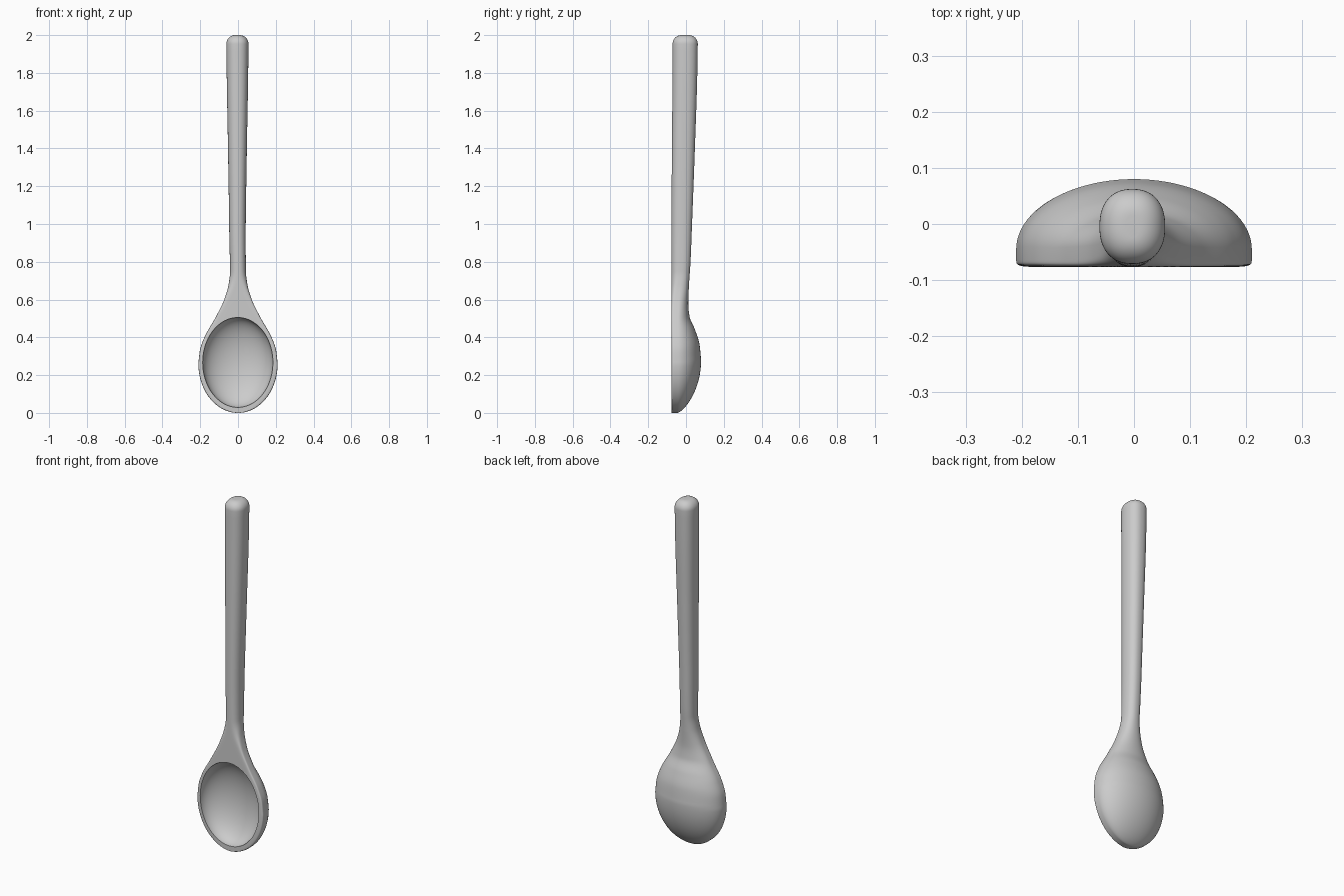
import bpy, bmesh, math

if "Cube" in bpy.data.objects:
    bpy.data.objects.remove(bpy.data.objects["Cube"])

SEG = 80


def interp(table, z):
    """Smooth monotone-style interpolation through (z, value) points."""
    n = len(table)
    d = [(table[i + 1][1] - table[i][1]) / (table[i + 1][0] - table[i][0]) for i in range(n - 1)]
    m = [d[0]] + [0 if a * b <= 0 else 2 * a * b / (a + b) for a, b in zip(d, d[1:])] + [d[-1]]
    for i in range(n - 1):
        z0, v0 = table[i]
        z1, v1 = table[i + 1]
        if z <= z1:
            h = z1 - z0
            t = (z - z0) / h
            return ((1 + 2 * t) * (1 - t) ** 2 * v0 + t * (1 - t) ** 2 * h * m[i]
                    + t * t * (3 - 2 * t) * v1 + t * t * (t - 1) * h * m[i + 1])
    return table[-1][1]


def smooth(a, b, z):
    t = min(1, max(0, (z - a) / (b - a)))
    return t * t * (3 - 2 * t)


# Half width and back profile above the widest part of the bowl
WIDTH = [(0.26, 0.21), (0.33, 0.202), (0.4, 0.178), (0.5, 0.122), (0.6, 0.073), (0.68, 0.05),
         (0.75, 0.042), (1.0, 0.044), (1.4, 0.050), (1.8, 0.057), (2.0, 0.059)]
BACK = [(0.28, 0.08), (0.36, 0.072), (0.44, 0.048), (0.51, 0.019), (0.58, 0.012), (0.68, 0.016),
        (0.8, 0.024), (1.0, 0.032), (1.4, 0.047), (1.8, 0.06), (2.0, 0.063)]


def section(z):
    """One closed cross-section: flat-fronted in the bowl, oval in the handle."""
    if z < 0.26:
        w = 0.21 * math.sqrt(1 - ((0.26 - z) / 0.26) ** 2)
    else:
        w = interp(WIDTH, z)
    if z < 0.28:
        back = -0.045 + 0.125 * (1 - ((0.28 - z) / 0.28) ** 2) ** 0.72
    else:
        back = interp(BACK, z)
    front = -0.077 + 0.006 * smooth(0.9, 2.0, z)
    k = smooth(0.45, 0.8, z)
    cy = (1 - k) * -0.045 + k * (front + back) / 2
    n_front = 2.3 + 9.7 * (1 - smooth(0.5, 0.78, z)) ** 2
    n_back = 2 + 0.3 * k
    # rounded end of the handle
    u = max(0, (z - 1.953) / 0.047)
    inset = 0.047 * (1 - math.sqrt(max(0, 1 - u * u)))
    w, back, front = w - inset, back - inset, front + inset
    cx = -0.003 * smooth(0.7, 1.0, z)
    pts = []
    for i in range(SEG):
        a = 2 * math.pi * (i + 0.5) / SEG
        c, s = math.cos(a), math.sin(a)
        n = n_back if s > 0 else n_front
        depth = back - cy if s > 0 else cy - front
        pts.append((cx + math.copysign(abs(c) ** (2 / n), c) * w,
                    cy + math.copysign(abs(s) ** (2 / n), s) * depth, z))
    return pts


# Heights of the sections, denser at the tip, neck and handle end
heights = [0.26 * (1 - math.cos(math.pi / 2 * (i + 0.15) / 28)) for i in range(28)]
heights[0] = 0.00001
heights += [0.26 + 0.56 * i / 56 for i in range(57)]
heights += [0.82 + 1.133 * i / 30 for i in range(1, 31)]
heights += [1.953 + 0.047 * math.sin(math.pi / 2 * i / 10) for i in range(1, 11)]

# Spoon body
bm = bmesh.new()
rings = [[bm.verts.new(p) for p in section(z)] for z in heights]
for a, b in zip(rings, rings[1:]):
    for i in range(SEG):
        j = (i + 1) % SEG
        bm.faces.new((a[i], a[j], b[j], b[i]))
bm.faces.new(rings[0][::-1])
bm.faces.new(rings[-1])
bmesh.ops.recalc_face_normals(bm, faces=bm.faces)
mesh = bpy.data.meshes.new("spoon")
bm.to_mesh(mesh)
bm.free()
spoon = bpy.data.objects.new("spoon", mesh)
bpy.context.collection.objects.link(spoon)

mat = bpy.data.materials.new("light grey")
mat.diffuse_color = (0.6, 0.6, 0.6, 1)
mat.use_nodes = True
mat.node_tree.nodes["Principled BSDF"].inputs["Base Color"].default_value = mat.diffuse_color
mesh.materials.append(mat)

# Hollow of the bowl
bpy.ops.mesh.primitive_uv_sphere_add(segments=80, ring_count=40, radius=1,
                                     location=(-0.001, -0.078, 0.267))
cutter = bpy.context.object
cutter.name = "bowl_cutter"
cutter.scale = (0.186, 0.115, 0.238)
cutter.data.materials.append(mat)
cutter.hide_render = True
cutter.hide_set(True)

cut = spoon.modifiers.new("hollow", 'BOOLEAN')
cut.operation = 'DIFFERENCE'
cut.solver = 'EXACT'
cut.object = cutter

# Apply the cut, drop the cutter and shade smooth with a crisp rim
bpy.ops.object.select_all(action='DESELECT')
spoon.select_set(True)
bpy.context.view_layer.objects.active = spoon
bpy.ops.object.modifier_apply(modifier="hollow")
bpy.data.objects.remove(cutter)
bpy.ops.object.shade_smooth_by_angle(angle=math.radians(35))
